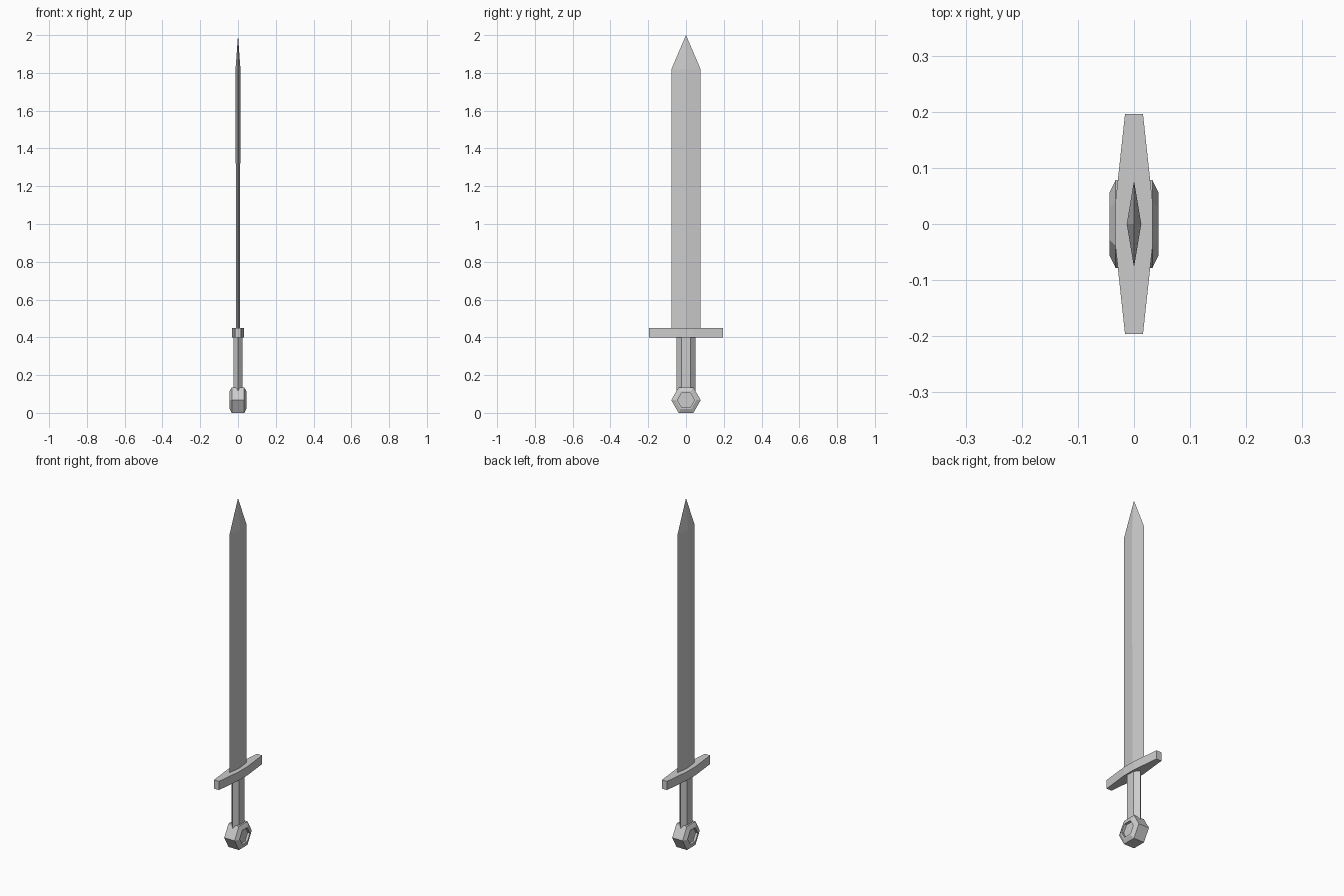
import bpy, bmesh, math
from mathutils import Vector

cube = bpy.data.objects.get("Cube")
if cube:
    bpy.data.objects.remove(cube, do_unlink=True)

STEEL = (0.6, 0.6, 0.6, 1.0)
steel = bpy.data.materials.new("grey steel")
steel.use_nodes = True
steel.diffuse_color = STEEL
steel.node_tree.nodes["Principled BSDF"].inputs["Base Color"].default_value = STEEL


def loft(name, rings):
    """Join rings of equal point count with quads and cap both ends."""
    bm = bmesh.new()
    loops = [[bm.verts.new(p) for p in ring] for ring in rings]
    for a, b in zip(loops, loops[1:]):
        for i in range(len(a)):
            j = (i + 1) % len(a)
            bm.faces.new((a[i], a[j], b[j], b[i]))
    bm.faces.new(loops[0][::-1])
    bm.faces.new(loops[-1])
    bmesh.ops.remove_doubles(bm, verts=bm.verts, dist=1e-6)
    bmesh.ops.recalc_face_normals(bm, faces=bm.faces)
    mesh = bpy.data.meshes.new(name)
    bm.to_mesh(mesh)
    bm.free()
    mesh.materials.append(steel)
    obj = bpy.data.objects.new(name, mesh)
    bpy.context.collection.objects.link(obj)
    return obj


def diamond(hx, hy, z):
    return [(hx, 0, z), (0, hy, z), (-hx, 0, z), (0, -hy, z)]


def hexagon(radius):
    return [(radius * math.cos(math.radians(60 * i)),
             radius * math.sin(math.radians(60 * i))) for i in range(6)]


# Blade: diamond section with a pointed tip
loft("blade", [diamond(0.010, 0.077, 0.44),
               diamond(0.013, 0.077, 1.82),
               diamond(0.0001, 0.0001, 2.0)])

# Crossguard: flat bar tapering towards both ends
quarter = [(0.033, 0.04), (0.016, 0.196)]
side = quarter + [(-x, y) for x, y in quarter[::-1]]
outline = side + [(-x, -y) for x, y in side]
loft("crossguard", [[(x, y, z) for x, y in outline] for z in (0.40, 0.45)])

# Grip: flattened hexagonal rod
loft("grip", [[(v * 0.55, u, z) for u, v in hexagon(0.05)]
              for z in (0.09, 0.41)])

# Pommel: chamfered hexagonal nut with a recess on both faces
half = [(0.030, 0.045), (0.044, 0.045), (0.044, 0.055), (0.033, 0.078)]
steps = [(-x, r) for x, r in half] + half[::-1]
loft("pommel", [[(x, u, v + 0.0675) for u, v in hexagon(r)] for x, r in steps])
